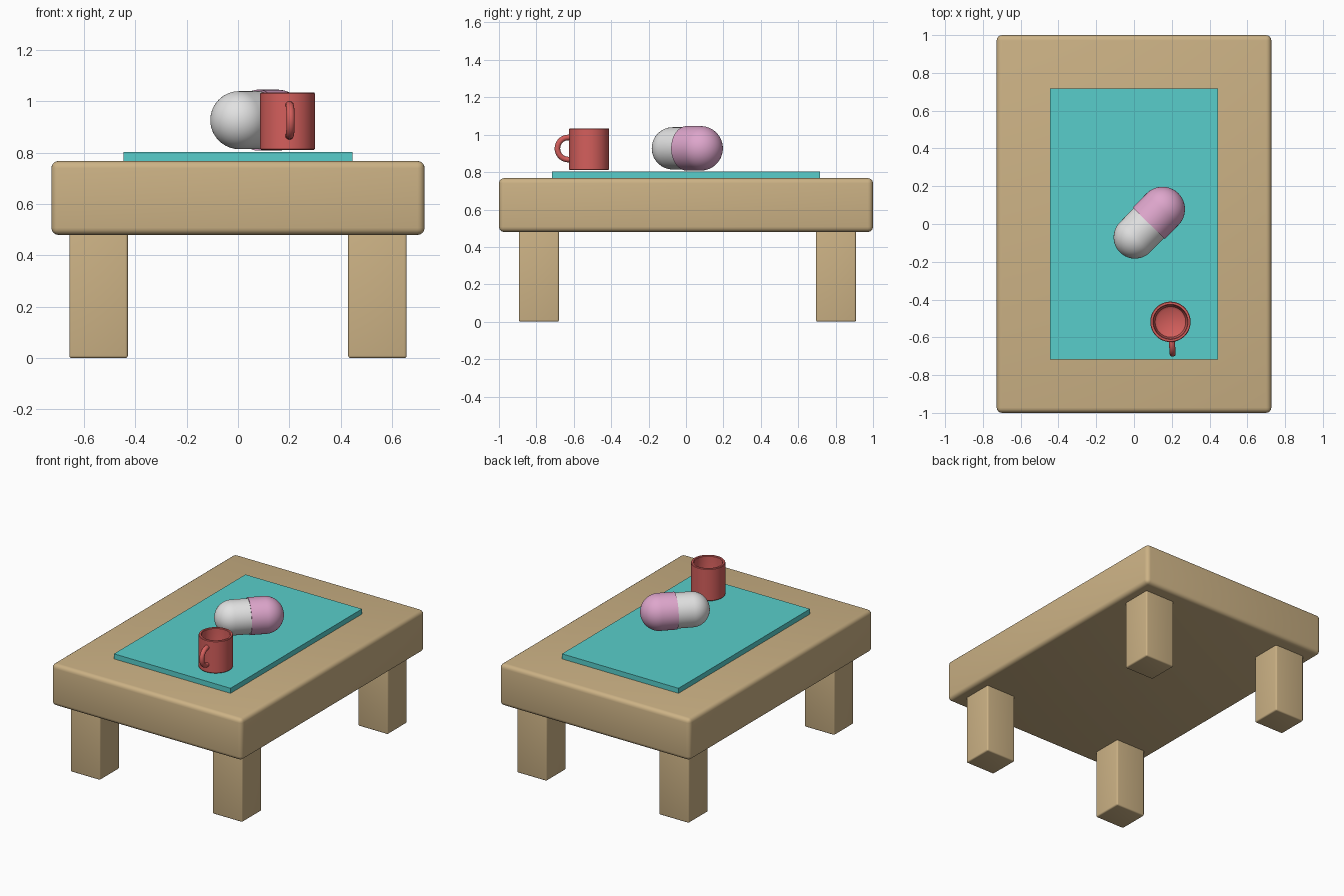
import bpy, bmesh, math
from mathutils import Matrix, Vector

if "Cube" in bpy.data.objects:
    bpy.data.objects.remove(bpy.data.objects["Cube"])


def material(name, r, g, b):
    lin = [((c / 255 + 0.055) / 1.055) ** 2.4 for c in (r, g, b)]
    m = bpy.data.materials.new(name)
    m.diffuse_color = (*lin, 1)
    m.use_nodes = True
    m.node_tree.nodes["Principled BSDF"].inputs["Base Color"].default_value = m.diffuse_color
    return m


WOOD = material("tan wood", 204, 178, 133)
TEAL = material("teal", 88, 206, 203)
RED = material("red", 212, 95, 92)
WHITE = material("white", 226, 226, 226)
PINK = material("pink", 222, 166, 204)


def add_object(name, bm, mat, smooth=True):
    bmesh.ops.recalc_face_normals(bm, faces=bm.faces)
    mesh = bpy.data.meshes.new(name)
    bm.to_mesh(mesh)
    bm.free()
    mesh.materials.append(mat)
    ob = bpy.data.objects.new(name, mesh)
    bpy.context.collection.objects.link(ob)
    if smooth:
        bpy.ops.object.select_all(action='DESELECT')
        ob.select_set(True)
        bpy.context.view_layer.objects.active = ob
        bpy.ops.object.shade_smooth_by_angle(angle=math.radians(35))
    return ob


def box(name, lo, hi, mat, bevel=0):
    lo, hi = Vector(lo), Vector(hi)
    bm = bmesh.new()
    bmesh.ops.create_cube(bm, size=1, matrix=Matrix.Translation((lo + hi) / 2)
                          @ Matrix.Diagonal((*(hi - lo), 1)))
    if bevel:
        bmesh.ops.bevel(bm, geom=bm.edges[:], offset=bevel, segments=4,
                        profile=0.5, affect='EDGES')
    return add_object(name, bm, mat, bevel > 0)


def lathe(name, profile, mat, matrix, steps=48):
    # spin an (r, z) profile round z, then place it
    bm = bmesh.new()
    verts = [bm.verts.new((r, 0, z)) for r, z in profile]
    edges = [bm.edges.new(p) for p in zip(verts, verts[1:])]
    bmesh.ops.spin(bm, geom=verts + edges, cent=(0, 0, 0), axis=(0, 0, 1),
                   angle=math.tau, steps=steps)
    bmesh.ops.remove_doubles(bm, verts=bm.verts[:], dist=1e-5)
    bmesh.ops.transform(bm, matrix=matrix, verts=bm.verts[:])
    return add_object(name, bm, mat)


# Table
box("table_top", (-0.727, -1, 0.48), (0.727, 1, 0.768), WOOD, 0.028)
for side, sx in (("left", -1), ("right", 1)):
    for end, y in (("front", -0.786), ("back", 0.802)):
        x = sx * 0.543
        box(f"{end}_{side}_leg", (x - 0.114, y - 0.107, 0),
            (x + 0.114, y + 0.107, 0.5), WOOD, 0.01)

# Mat
box("table_mat", (-0.445, -0.717, 0.76), (0.445, 0.717, 0.803), TEAL)

# Two-part capsule lying diagonally; the pink half is a slightly wider cap
place = (Matrix.Translation((0.078, 0.004, 0.927))
         @ Matrix.Rotation(math.radians(45.5), 4, 'Z')
         @ Matrix.Rotation(math.pi / 2, 4, 'Y'))


def capsule_half(name, r, length, sign, mat):
    arc = [(r * math.cos(i * math.pi / 32), sign * (length + r * math.sin(i * math.pi / 32)))
           for i in range(16)]
    lathe(name, [(0, 0), (r, 0)] + arc + [(0, sign * (length + r))], mat, place)


capsule_half("capsule_white_half", 0.113, 0.104, -1, WHITE)
capsule_half("capsule_pink_half", 0.119, 0.104, 1, PINK)

# Mug body
MUG = Matrix.Translation((0.193, -0.518, 0.811))
lathe("mug_body", [(0, 0), (0.103, 0), (0.107, 0.004), (0.107, 0.219), (0.104, 0.223),
                   (0.093, 0.223), (0.090, 0.219), (0.087, 0.05), (0.081, 0.032),
                   (0.07, 0.024), (0, 0.022)], RED, MUG)

# Mug handle: a C-shaped tube whose ends run into the wall
bm = bmesh.new()
path = [(0.098, 0.06)]
path += [(0.112 + 0.058 * math.cos(a), 0.059 * math.sin(a))
         for a in (math.radians(90 - i * 10) for i in range(19))]
path += [(0.098, -0.06)]
rings = []
for i, (d, h) in enumerate(path):
    p0, p1 = path[max(i - 1, 0)], path[min(i + 1, len(path) - 1)]
    t = Vector((p1[0] - p0[0], 0, p1[1] - p0[1])).normalized()
    n = Vector((t.z, 0, -t.x))
    rings.append([bm.verts.new(Vector((d, 0, h)) + n * 0.015 * math.cos(a)
                               + Vector((0, 0.016 * math.sin(a), 0)))
                  for a in (k * math.tau / 16 for k in range(16))])
for a, b in zip(rings, rings[1:]):
    for k in range(16):
        bm.faces.new((a[k], a[(k + 1) % 16], b[(k + 1) % 16], b[k]))
bm.faces.new(rings[0])
bm.faces.new(rings[-1])
bmesh.ops.transform(bm, verts=bm.verts[:], matrix=MUG @ Matrix.Translation((0, 0, 0.115))
                    @ Matrix.Rotation(math.radians(-86), 4, 'Z'))
add_object("mug_handle", bm, RED)
